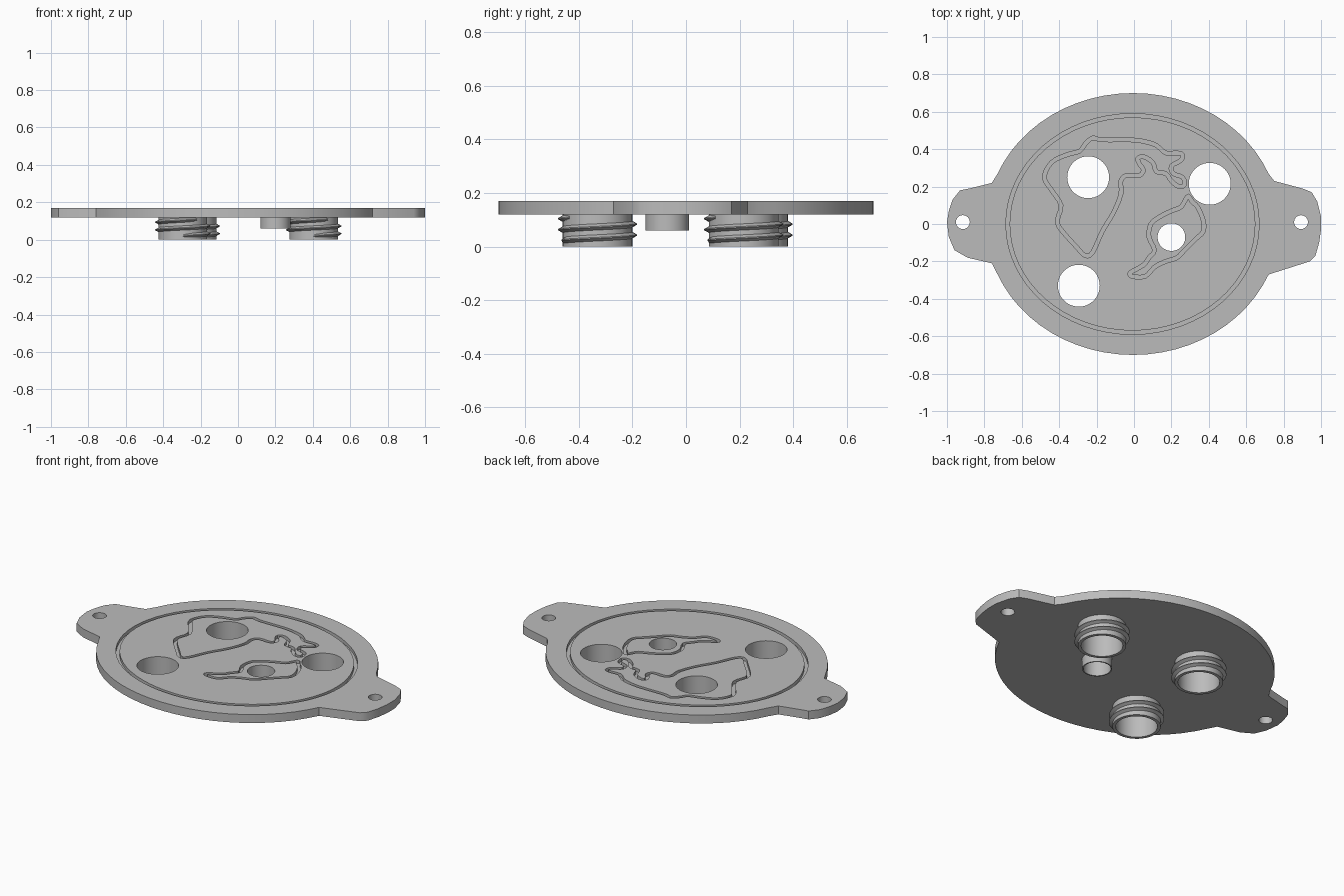
import bpy, bmesh
from math import pi, sin, cos, radians
from mathutils import Vector

default = bpy.data.objects.get("Cube")
if default:
    bpy.data.objects.remove(default, do_unlink=True)

PLATE_BOTTOM, PLATE_TOP, GROOVE_DEPTH = 0.12, 0.17, 0.02

grey = bpy.data.materials.new("light grey")
grey.use_nodes = True
colour = (0.5, 0.5, 0.5, 1)
grey.diffuse_color = colour
grey.node_tree.nodes["Principled BSDF"].inputs["Base Color"].default_value = colour


def make_object(name, bm):
    """Turn a closed bmesh into a grey object, smooth with sharp edges."""
    bm.normal_update()
    bmesh.ops.recalc_face_normals(bm, faces=bm.faces)
    if bm.calc_volume(signed=True) < 0:
        bmesh.ops.reverse_faces(bm, faces=bm.faces)
    mesh = bpy.data.meshes.new(name)
    bm.to_mesh(mesh)
    bm.free()
    mesh.materials.append(grey)
    mesh.shade_smooth()
    mesh.set_sharp_from_angle(angle=radians(30))
    obj = bpy.data.objects.new(name, mesh)
    bpy.context.collection.objects.link(obj)
    return obj


def skin(name, rings, closed):
    """Bridge equal closed rings of points; cap the ends unless closed."""
    bm = bmesh.new()
    loops = [[bm.verts.new(p) for p in ring] for ring in rings]
    count = len(loops[0])
    pairs = list(zip(loops, loops[1:]))
    if closed:
        pairs.append((loops[-1], loops[0]))
    else:
        bm.faces.new(loops[0][::-1])
        bm.faces.new(loops[-1])
    for a, b in pairs:
        for i in range(count):
            j = (i + 1) % count
            bm.faces.new((a[i], a[j], b[j], b[i]))
    return make_object(name, bm)


def ellipse(cx, cy, rx, ry, n=48):
    return [Vector((cx + rx * cos(2 * pi * i / n), cy + ry * sin(2 * pi * i / n), 0))
            for i in range(n)]


def prism(name, outline, bottom, top):
    return skin(name, [[(p.x, p.y, z) for p in outline] for z in (bottom, top)], False)


def rounded(points, steps=3):
    """Closed Catmull-Rom path through points given in hundredths."""
    pts = [Vector((x, y, 0)) / 100 for x, y in points]
    n, path = len(pts), []
    for i in range(n):
        a, b, c, d = (pts[(i + k) % n] for k in (-1, 0, 1, 2))
        for s in range(steps):
            t = s / steps
            path.append(b + (c - a) * t / 2 + (a - 2.5 * b + 2 * c - d / 2) * t ** 2
                        + (3 * (b - c) + d - a) * t ** 3 / 2)
    return path


def groove(path, width):
    """Closed rectangular channel cutter along a flat path."""
    rings = []
    for i, p in enumerate(path):
        tangent = (path[(i + 1) % len(path)] - path[i - 1]).normalized()
        side = Vector((-tangent.y, tangent.x, 0)) * width / 2
        low = Vector((0, 0, PLATE_TOP - GROOVE_DEPTH))
        high = Vector((0, 0, PLATE_TOP + GROOVE_DEPTH))
        rings.append([p - side + low, p + side + low, p + side + high, p - side + high])
    return skin("groove_cutter", rings, True)


def tube(name, centre, profile, n=48):
    """Lathe a closed (radius, height) profile around a vertical axis."""
    x, y = centre
    rings = [[(x + r * cos(2 * pi * i / n), y + r * sin(2 * pi * i / n), z)
              for r, z in profile] for i in range(n)]
    return skin(name, rings, True)


def thread(name, centre, radius, start, pitch, turns, n=40):
    """Triangular ridge climbing a helix from the front, tapered at both ends."""
    x, y = centre
    rings, total = [], int(turns * n)
    for i in range(total + 1):
        a = 2 * pi * i / n - pi / 2
        z = start + pitch * i / n
        peak = 0.018 * min(1, (i + 0.3) / 4, (total - i + 0.3) / 4)
        section = ((radius - 0.006, z - 0.015), (radius + peak, z - 0.002),
                   (radius + peak, z + 0.002), (radius - 0.006, z + 0.015))
        rings.append([(x + r * cos(a), y + r * sin(a), h) for r, h in section])
    return skin(name, rings, False)


# Plate outline: oval body with a mounting ear on each side
right_ear = [(72, -27), (94, -20), (97, -17), (99, -10), (100, -3), (100, 4),
             (98, 12), (95, 17), (90, 19), (75, 23)]
left_ear = [(-76, 22), (-88, 19), (-93, 18), (-97, 13), (-99, 7), (-100, 1),
            (-99, -7), (-96, -14), (-89, -18), (-76, -21)]
body = ellipse(-0.005, 0, 0.785, 0.70, 64)
outline = [Vector((x, y, 0)) / 100 for x, y in right_ear]
outline += [p for p in body if p.y > 0.24]
outline += [Vector((x, y, 0)) / 100 for x, y in left_ear]
outline += [p for p in body if p.y < -0.23 and (p.x < 0 or p.y < -0.29)]
plate = prism("plate", outline, PLATE_BOTTOM, PLATE_TOP)

# Through holes
ports = {"back_right": (-0.245, 0.25), "back_left": (0.405, 0.215),
         "front_right": (-0.295, -0.33)}
spout = (0.2, -0.07)
holes = [(c, 0.112) for c in ports.values()]
holes += [(spout, 0.074), ((-0.915, 0.01), 0.037), ((0.893, 0.01), 0.037)]
cutters = [prism("hole_cutter", ellipse(x, y, r, r), 0, 1) for (x, y), r in holes]

# Seal channels in the top face
large_seal = [(-48, 25), (-44, 33), (-36, 37), (-29, 39), (-26, 43), (-22, 46),
              (-17, 45), (-2, 45), (6, 44), (12, 42), (17, 38), (23, 38), (26, 37),
              (25, 34), (20, 31), (21, 27), (26, 25), (27, 21), (24, 20), (20, 23),
              (17, 27), (12, 28), (10, 33), (5, 36), (2, 35), (3, 32), (5, 29),
              (3, 26), (-4, 26), (-7, 23), (-7, 16), (-11, 6), (-17, -4),
              (-22, -15), (-26, -17), (-31, -12), (-39, -3), (-41, 2), (-39, 10),
              (-44, 18)]
small_seal = [(29, 15), (27, 12), (25, 9), (20, 7), (14, 4), (9, 0), (8, -7),
              (11, -14), (8, -18), (5, -22), (-2, -26), (-1, -28), (6, -28),
              (11, -23), (17, -20), (23, -18), (27, -14), (33, -8), (37, -4),
              (37, 2), (34, 9), (31, 12)]
cutters += [groove(ellipse(-0.008, 0, 0.667, 0.58, 64), 0.02),
            groove(rounded(large_seal), 0.02),
            groove(rounded(small_seal), 0.02)]

# Apply the cuts, then discard the cutters
for cutter in cutters:
    cutter.hide_render = True
    cut = plate.modifiers.new("cut", "BOOLEAN")
    cut.operation, cut.solver, cut.object = "DIFFERENCE", "EXACT", cutter
    cut.use_self = True
bpy.context.view_layer.update()
graph = bpy.context.evaluated_depsgraph_get()
finished = bpy.data.meshes.new_from_object(plate.evaluated_get(graph))
plate.modifiers.clear()
plate.data = finished
finished.shade_smooth()
finished.set_sharp_from_angle(angle=radians(30))
for cutter in cutters:
    bpy.data.objects.remove(cutter, do_unlink=True)

# Threaded ports under the plate
for name, centre in ports.items():
    tube(name + "_port", centre,
         [(0.112, 0), (0.13, 0), (0.13, PLATE_BOTTOM), (0.112, PLATE_BOTTOM)])
    thread(name + "_port_thread", centre, 0.13, 0.022, 0.041, 2.1)

# Plain short spout
tube("spout", spout, [(0.074, 0.06), (0.081, 0.06),
                      (0.081, PLATE_BOTTOM), (0.074, PLATE_BOTTOM)])
